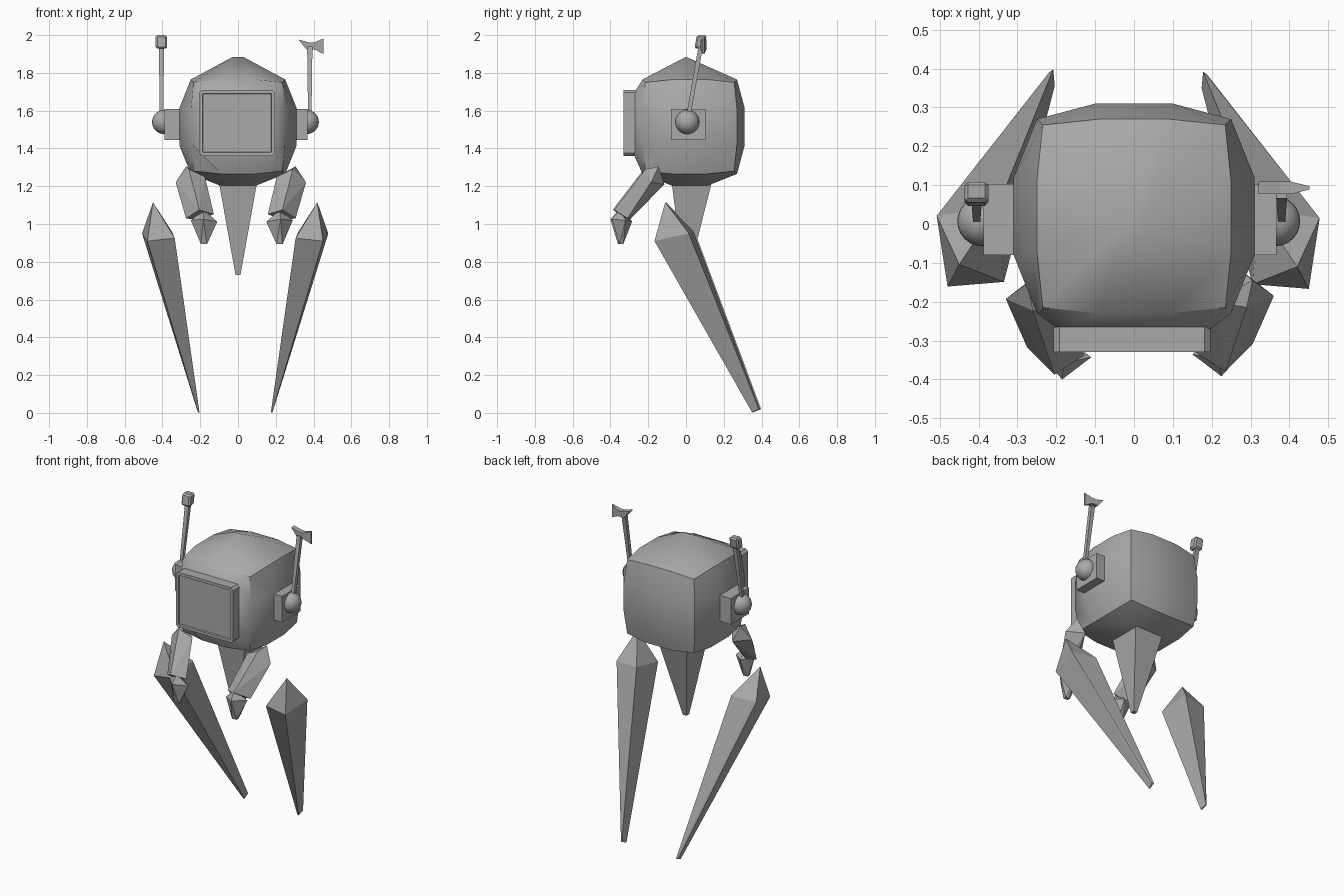
import bpy, bmesh
from mathutils import Vector

if "Cube" in bpy.data.objects:
    bpy.data.objects.remove(bpy.data.objects["Cube"])

grey = bpy.data.materials.new("plain_grey")
grey.use_nodes = True
COLOUR = (0.4, 0.4, 0.4, 1)
grey.diffuse_color = COLOUR
grey.node_tree.nodes["Principled BSDF"].inputs["Base Color"].default_value = COLOUR


def finish(name, bm, smooth=None):
    bmesh.ops.recalc_face_normals(bm, faces=bm.faces)
    mesh = bpy.data.meshes.new(name)
    bm.to_mesh(mesh)
    bm.free()
    mesh.materials.append(grey)
    ob = bpy.data.objects.new(name, mesh)
    bpy.context.collection.objects.link(ob)
    if smooth:
        bpy.ops.object.select_all(action='DESELECT')
        ob.select_set(True)
        bpy.context.view_layer.objects.active = ob
        bpy.ops.object.shade_smooth_by_angle(angle=smooth)
    return ob


def hull(name, points):
    bm = bmesh.new()
    for p in points:
        bm.verts.new(p)
    bmesh.ops.convex_hull(bm, input=bm.verts)
    bmesh.ops.dissolve_limit(bm, angle_limit=0.02, verts=bm.verts, edges=bm.edges)
    return finish(name, bm)


def box_mesh(lo, hi):
    bm = bmesh.new()
    bmesh.ops.create_cube(bm, size=1)
    lo, hi = Vector(lo), Vector(hi)
    for v in bm.verts:
        v.co = (lo + hi) / 2 + v.co * (hi - lo)
    return bm


def square(centre, hx, hy):
    c = Vector(centre)
    return [c + Vector((sx * hx, sy * hy, 0)) for sx in (-1, 1) for sy in (-1, 1)]


def mirrored(points, dx, dy):
    return [(dx - p[0], p[1] + dy, p[2]) for p in points]


# Head: bulged cube, crown pulled up to a ridge, front pulled out to the screen
bm = bmesh.new()
bmesh.ops.create_cube(bm, size=1)
bmesh.ops.subdivide_edges(bm, edges=bm.edges[:], cuts=2, use_grid_fill=True)
OUTER = {1: 0.31, 2: 0.25, 3: 0.235}
INNER = {1: 0.1, 2: 0.09, 3: 0}
CENTRE = Vector((0, 0.02, 1.515))
for v in bm.verts:
    raw = v.co.copy()
    n = sum(abs(c) > 0.4 for c in raw)
    sign = [1 if c > 0 else -1 for c in raw]
    size = [OUTER[n] if abs(c) > 0.4 else INNER[n] for c in raw]
    v.co = CENTRE + Vector([s * k for s, k in zip(sign, size)])
    if n == 1:
        if raw.z > 0.4:
            v.co = (sign[0] * 0.027, 0, 1.885)
        elif raw.y < -0.4:
            v.co = (sign[0] * 0.19, -0.275, 1.53 + sign[2] * 0.165)
        elif raw.y > 0.4:
            v.co.y = 0.31
bmesh.ops.remove_doubles(bm, verts=bm.verts, dist=0.001)
finish("head", bm, 0.55)

# Screen with chamfered corners and a sunken panel
bm = box_mesh((-0.207, -0.33, 1.36), (0.197, -0.265, 1.71))
corners = [e for e in bm.edges
           if abs(e.verts[0].co.y - e.verts[1].co.y) > 0.01]
bmesh.ops.bevel(bm, geom=corners, offset=0.015, segments=1, affect='EDGES')
front = min(bm.faces, key=lambda f: f.calc_center_median().y)
bmesh.ops.inset_region(bm, faces=[front], thickness=0.02)
bmesh.ops.inset_region(bm, faces=[front], thickness=0.003, depth=-0.009)
finish("screen", bm)

# Tapered stalk under the head
hull("stalk", square((0, 0.03, 1.215), 0.1, 0.105) + square((0, 0, 0.73), 0.013, 0.013))

# Ear blocks, ball joints and rods
for side, inner, outer in (("right", -0.27, -0.388), ("left", 0.27, 0.367)):
    finish(side + "_ear_block", box_mesh((min(inner, outer), -0.08, 1.445),
                                         (max(inner, outer), 0.103, 1.61)))
    x = outer - 0.003
    bm = bmesh.new()
    bmesh.ops.create_uvsphere(bm, u_segments=24, v_segments=14, radius=0.064)
    bmesh.ops.translate(bm, verts=bm.verts, vec=(x, 0.007, 1.54))
    finish(side + "_ball_joint", bm, 0.6)
    rod_x = -0.405 if side == "right" else 0.38
    hull(side + "_rod", square((rod_x, 0.012, 1.57), 0.009, 0.011)
         + square((rod_x, 0.078, 1.94), 0.014, 0.012))

# Block on the right rod, leaning with it
block = box_mesh((-0.436, -0.026, -0.036), (-0.375, 0.026, 0.036))
bmesh.ops.bevel(block, geom=block.edges[:], offset=0.009, segments=1, affect='EDGES')
for v in block.verts:
    v.co = (v.co.x, 0.077 + v.co.y + v.co.z * 0.18, 1.964 + v.co.z)
finish("right_rod_block", block)

# Axe-shaped plate on the left rod, thinning towards its edge
OUTLINE = [(0.32, 1.976), (0.375, 1.962), (0.405, 1.962), (0.452, 1.982),
           (0.452, 1.9), (0.405, 1.925), (0.362, 1.925)]
bm = bmesh.new()
rings = []
for s in (-1, 1):
    rings.append([bm.verts.new((x, 0.093 + s * (0.004 if x > 0.44 else 0.016), z))
                  for x, z in OUTLINE])
    bm.faces.new(rings[-1])
for i in range(len(OUTLINE)):
    j = (i + 1) % len(OUTLINE)
    bm.faces.new((rings[0][i], rings[0][j], rings[1][j], rings[1][i]))
finish("left_rod_blade", bm)

# Arms: four-sided sleeve with a pointed shoulder, and a small claw
ARM = [(0.305, -0.145, 1.305),
       (0.205, -0.2, 1.25), (0.29, -0.215, 1.29), (0.36, -0.185, 1.22), (0.27, -0.115, 1.21),
       (0.158, -0.33, 1.052), (0.235, -0.38, 1.075), (0.305, -0.31, 1.03), (0.235, -0.3, 1.02)]
CLAW = [(0.22, -0.35, 1.075),
        (0.225, -0.392, 1.025), (0.15, -0.335, 1.012), (0.29, -0.32, 1.02), (0.215, -0.285, 1.015)
        ] + square((0.22, -0.342, 0.893), 0.016, 0.01)

# Legs: long blades with a pointed knee, swept back to a narrow foot
LEG = [(0.42, -0.11, 1.115),
       (0.478, 0.015, 0.95), (0.45, -0.167, 0.91), (0.305, -0.155, 0.925), (0.32, 0.04, 0.96),
       (0.174, 0.35, 0.003), (0.182, 0.35, 0.003), (0.178, 0.392, 0.02), (0.188, 0.385, 0.02)]

for part, pts, dx, dy in (("arm", ARM, 0.03, -0.008), ("claw", CLAW, 0.04, -0.008),
                          ("leg", LEG, -0.03, 0.006)):
    hull("left_" + part, pts)
    hull("right_" + part, mirrored(pts, dx, dy))
